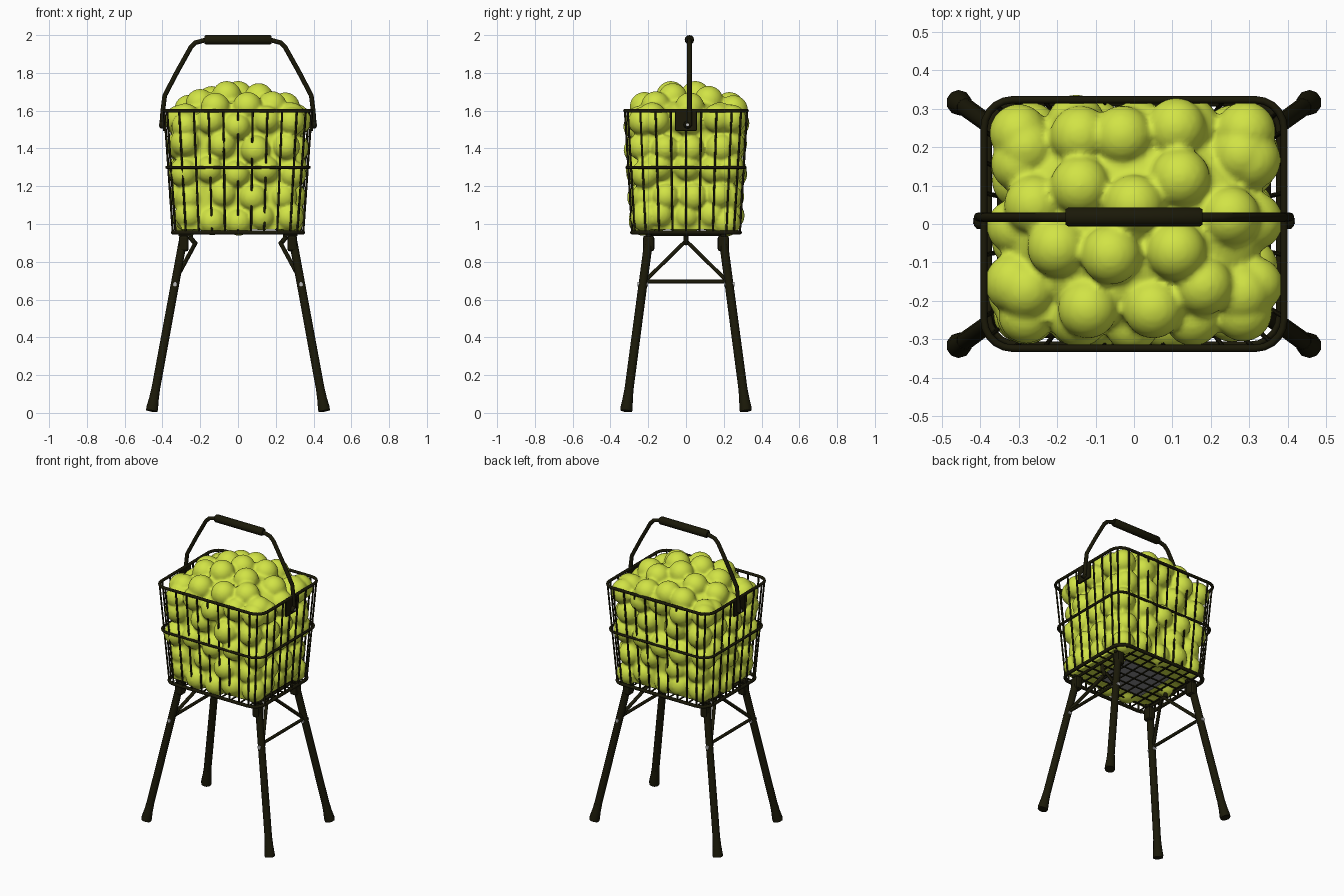
import bpy, bmesh, math, random
from mathutils import Vector, Matrix

random.seed(11)
cube = bpy.data.objects.get("Cube")
if cube:
    bpy.data.objects.remove(cube, do_unlink=True)


def material(name, rgb):
    m = bpy.data.materials.new(name)
    m.use_nodes = True
    m.diffuse_color = (*rgb, 1)
    bsdf = next(n for n in m.node_tree.nodes if n.type == 'BSDF_PRINCIPLED')
    bsdf.inputs["Base Color"].default_value = (*rgb, 1)
    bsdf.inputs["Roughness"].default_value = 0.8
    return m


FRAME = material("dark frame", (0.0105, 0.0095, 0.0025))
BALL = material("yellow green felt", (0.64, 0.77, 0.06))
GREY = material("grey plate", (0.26, 0.26, 0.27))
STEEL = material("bolt steel", (0.5, 0.5, 0.5))


def link(name, data, mat):
    ob = bpy.data.objects.new(name, data)
    bpy.context.collection.objects.link(ob)
    data.materials.append(mat)
    return ob


def tubes(name, paths, radius, mat=FRAME, closed=False, scale=None, sides=2):
    """Round bars along point paths; scale gives a relative radius per point."""
    cu = bpy.data.curves.new(name, 'CURVE')
    cu.dimensions = '3D'
    cu.bevel_depth = radius
    cu.bevel_resolution = sides
    cu.use_fill_caps = True
    for path in paths:
        sp = cu.splines.new('POLY')
        sp.points.add(len(path) - 1)
        for i, p in enumerate(path):
            sp.points[i].co = (*p, 1)
            sp.points[i].radius = scale[i] if scale else 1
        sp.use_cyclic_u = closed
        sp.use_smooth = True
    return link(name, cu, mat)


def box(name, centre, size, mat=FRAME, bevel=0.006):
    me = bpy.data.meshes.new(name)
    bm = bmesh.new()
    bmesh.ops.create_cube(bm, size=1, matrix=Matrix.Translation(centre) @ Matrix.Diagonal((*size, 1)))
    bm.to_mesh(me)
    bm.free()
    ob = link(name, me, mat)
    if bevel:
        mod = ob.modifiers.new("bevel", 'BEVEL')
        mod.width = bevel
        mod.segments = 2
    return ob


# Basket dimensions, widening towards the rim
BOTTOM, RIM = 0.955, 1.60


def half(z):
    t = (z - BOTTOM) / (RIM - BOTTOM)
    return 0.345 + 0.045 * t, 0.285 + 0.038 * t


def ring(z, grow=0.0, corner=0.075):
    hx, hy = half(z)
    pts = []
    for q, (sx, sy) in enumerate(((1, 1), (-1, 1), (-1, -1), (1, -1))):
        for k in range(6):
            a = math.pi / 2 * (q + k / 5)
            pts.append((sx * (hx + grow - corner) + corner * math.cos(a),
                        sy * (hy + grow - corner) + corner * math.sin(a), z))
    return pts


tubes("basket_rim", [ring(RIM)], 0.0095, closed=True)
tubes("basket_middle_ring", [ring(1.30, 0.008)], 0.008, closed=True)
tubes("basket_bottom_ring", [ring(BOTTOM)], 0.011, closed=True)

# Upright wires, including one at each rounded corner
levels = (BOTTOM, 1.30, RIM)
uprights = []
for s in (-1, 1):
    for i in range(9):
        f = (i - 4) / 4 * 0.80
        uprights.append([(f * half(z)[0], s * half(z)[1], z) for z in levels])
    for i in range(7):
        f = (i - 3) / 3 * 0.75
        uprights.append([(s * half(z)[0], f * half(z)[1], z) for z in levels])
for k in (2, 8, 14, 20):
    uprights.append([ring(z)[k] for z in levels])
tubes("basket_uprights", uprights, 0.006, sides=1)

# Floor grid and plate
hx, hy = half(BOTTOM)
grid = [[(x * hx / 5, -hy, BOTTOM), (x * hx / 5, hy, BOTTOM)] for x in range(-4, 5)]
grid += [[(-hx, y * hy / 4, BOTTOM), (hx, y * hy / 4, BOTTOM)] for y in range(-3, 4)]
tubes("basket_floor_wires", grid, 0.005, sides=1)
box("floor_plate", (0, 0, BOTTOM + 0.004), (0.34, 0.28, 0.006), GREY, 0)

# Ball pile: staggered layers against the wires, a heaped top and a filled core
bm = bmesh.new()


def ball(x, y, z, r=0.077):
    bmesh.ops.create_icosphere(bm, subdivisions=3, radius=r, matrix=Matrix.Translation((x, y, z)))


def jitter(a=0.012):
    return random.uniform(-a, a)


for layer in range(5):
    z = 1.03 + 0.127 * layer
    hx, hy = half(z)
    ix, iy = hx - 0.078, hy - 0.066
    odd = layer % 2
    for s in (-1, 1):
        n = 5 - odd
        for i in range(n):
            u = 2 * i / (n - 1) - 1
            at_corner = 0.014 * (abs(u) == 1)
            ball(u * (ix - at_corner) * (1 - 0.06 * odd) + jitter(0.014),
                 s * (iy - at_corner + jitter(0.010)), z + jitter(0.022), 0.076 + jitter(0.004))
        for i in range(3):
            y = (i - 1 + 0.2 * odd * s) * iy * 0.62
            ball(s * (ix + jitter(0.008)), y + jitter(), z + jitter(0.022), 0.075 + jitter(0.004))
heap = [(-.28, .20), (-.14, .23), (-.03, .23), (.11, .25), (.28, .18), (-.14, .10), (0, .05),
        (.12, .12), (.25, .02), (-.06, -.08), (.11, -.07), (-.28, -.17), (-.12, -.22),
        (.05, -.22), (.28, -.18), (-.26, .05), (-.20, -.06), (.18, -.16)]
for x, y in heap:
    ball(x, y, 1.688 - 1.1 * x * x - 1.2 * y * y + jitter(0.006), 0.078)
core = Matrix.Translation((0, 0, 1.275)) @ Matrix.Diagonal((0.60, 0.50, 0.61, 1))
bmesh.ops.create_cube(bm, size=1, matrix=core)
dome = Matrix.Translation((0, 0, 1.54)) @ Matrix.Diagonal((0.34, 0.28, 0.14, 1))
bmesh.ops.create_icosphere(bm, subdivisions=4, radius=1, matrix=dome)
mesh = bpy.data.meshes.new("ball_pile")
bm.to_mesh(mesh)
bm.free()
pile = link("ball_pile", mesh, BALL)
fuse = pile.modifiers.new("fuse", 'REMESH')
fuse.mode = 'VOXEL'
fuse.voxel_size = 0.010
fuse.use_smooth_shade = True
soften = pile.modifiers.new("soften", 'SMOOTH')
soften.factor = 0.5
soften.iterations = 2

# Carrying handle with a padded grip
HY = 0.018
right_side = [(0.404, 1.52), (0.398, 1.60), (0.388, 1.68), (0.32, 1.81), (0.25, 1.935), (0.225, 1.96), (0.17, 1.975)]
arc = [(x, HY, z) for x, z in right_side]
arc += [(-x, HY, z) for x, z in reversed(right_side)]
tubes("handle", [arc], 0.0125)
tubes("handle_grip", [[(x, HY, 1.975) for x in (-0.178, -0.17, 0.17, 0.178)]], 0.025,
      scale=(0.8, 1, 1, 0.8), sides=4)

# Legs, hinges, braces: all mirrored to the four corners or two ends
for sx, side in ((1, "left"), (-1, "right")):
    box(side + "_handle_bracket", (sx * 0.391, 0, 1.547), (0.014, 0.115, 0.11))
    tubes(side + "_handle_pivot", [[(sx * x, HY - 0.01, 1.525) for x in (0.385, 0.408, 0.416)]], 0.021,
          scale=(1, 1, 0.6), sides=3)
    tubes(side + "_pivot_bolt", [[(sx * 0.41, HY - 0.01, 1.525), (sx * 0.418, HY - 0.01, 1.525)]], 0.008, STEEL)
    for sy, end in ((1, "back"), (-1, "front")):
        top = Vector((sx * 0.288, sy * 0.195, 0.93))
        foot = Vector((sx * 0.457, sy * 0.317, 0.010))
        name = f"{end}_{side}_"
        tubes(name + "leg", [[top, top.lerp(foot, 0.93)]], 0.024, scale=(0.95, 1.0), sides=3)
        tubes(name + "foot", [[top.lerp(foot, t) for t in (0.88, 0.93, 0.985, 1)]], 0.033,
              scale=(0.74, 0.82, 1, 0.95), sides=3)
        box(name + "hinge", (sx * 0.287, sy * 0.198, 0.897), (0.052, 0.060, 0.085), bevel=0.014)
        box(name + "hinge_tab", (sx * 0.28, sy * 0.198, 0.943), (0.07, 0.03, 0.02))
        joint = top.lerp(foot, 0.27)
        pin = Vector((0, 0.028, 0))
        tubes(name + "bolt", [[joint - pin, joint + pin]], 0.012, STEEL)
    # Cross bar and folding V brace between the two legs of this end
    bar_x = sx * 0.333
    tubes(side + "_cross_bar", [[(bar_x, -0.225, 0.695), (bar_x, 0.225, 0.695)]], 0.010)
    tubes(side + "_v_brace", [[(bar_x, -0.215, 0.70), (sx * 0.225, -0.012, 0.90),
                               (sx * 0.225, 0.012, 0.90), (bar_x, 0.215, 0.70)]], 0.011)
    tubes(side + "_brace_hook", [[(sx * 0.225, 0, 0.895), (sx * 0.25, 0, 0.925), (sx * 0.25, 0, 0.955)]], 0.013)
    tubes(side + "_top_stay", [[(sx * 0.285, -0.2, 0.945), (sx * 0.285, 0.2, 0.945)]], 0.009)
